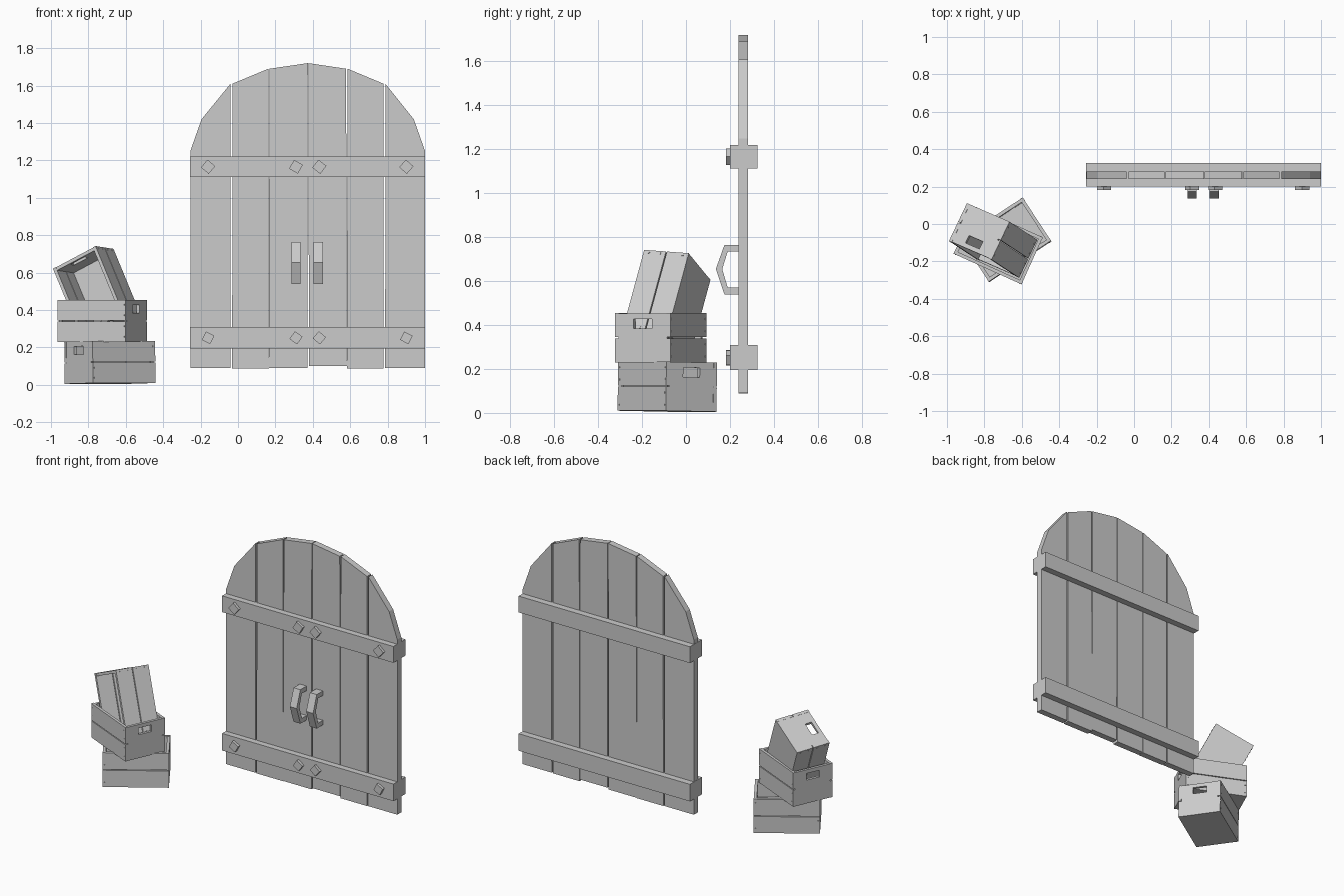
import bpy, bmesh, math
from mathutils import Matrix, Vector

if "Cube" in bpy.data.objects:
    bpy.data.objects.remove(bpy.data.objects["Cube"])

wood = bpy.data.materials.new("grey_wood")
wood.diffuse_color = (0.6, 0.6, 0.6, 1)
wood.use_nodes = True
wood.node_tree.nodes["Principled BSDF"].inputs["Base Color"].default_value = wood.diffuse_color


def finish(name, bm, matrix=Matrix()):
    bmesh.ops.recalc_face_normals(bm, faces=bm.faces)
    mesh = bpy.data.meshes.new(name)
    bm.to_mesh(mesh)
    bm.free()
    mesh.materials.append(wood)
    ob = bpy.data.objects.new(name, mesh)
    ob.matrix_world = matrix
    bpy.context.collection.objects.link(ob)
    return ob


def box(name, lo, hi, matrix=Matrix()):
    lo, hi = Vector(lo), Vector(hi)
    bm = bmesh.new()
    bmesh.ops.create_cube(bm, size=1)
    bmesh.ops.scale(bm, vec=hi - lo, verts=bm.verts)
    bmesh.ops.translate(bm, vec=(lo + hi) / 2, verts=bm.verts)
    return finish(name, bm, matrix)


def prism(name, points, offset):
    bm = bmesh.new()
    face = bm.faces.new([bm.verts.new(p) for p in points])
    new = bmesh.ops.extrude_face_region(bm, geom=[face])["geom"]
    bmesh.ops.translate(bm, vec=offset,
                        verts=[v for v in new if isinstance(v, bmesh.types.BMVert)])
    return finish(name, bm)


# Door planks: seams (x, arch height, half gap at bottom, half gap at top)
seams = [(-0.255, 1.25, 0, 0), (-0.035, 1.61, 0.004, 0.005), (0.165, 1.69, 0.0005, 0.003),
         (0.375, 1.72, 0.004, 0.002), (0.582, 1.69, 0.0005, 0.004),
         (0.783, 1.61, 0.004, 0.005), (1.0, 1.25, 0, 0)]
bottoms = [0.09, 0.088, 0.09, 0.1, 0.088, 0.09]
for i, (a, b) in enumerate(zip(seams, seams[1:])):
    z = bottoms[i]
    outline = [(a[0] + a[2], z), (a[0] + a[3], a[1])]
    if i == 0:
        outline.append((-0.195, 1.42))
    if i == 5:
        outline.append((0.94, 1.42))
    outline += [(b[0] - b[3], b[1]), (b[0] - b[2], z)]
    prism("door_plank", [(x, 0.24, h) for x, h in outline], (0, 0.042, 0))

# Cross bars with tilted square bolts
for low, high, turns in ((1.112, 1.22, (40, 30, 38, 42)), (0.195, 0.308, (28, 35, 40, 27))):
    box("cross_bar", (-0.257, 0.2, low), (1.0, 0.325, high))
    for x, turn in zip((-0.16, 0.31, 0.435, 0.9), turns):
        m = Matrix.Translation((x, 0.192, (low + high) / 2)) @ Matrix.Rotation(math.radians(turn), 4, 'Y')
        s = 0.027 if low > 1 else 0.025
        box("bolt", (-s, -0.01, -s), (s, 0.012, s), m)

# Bent door handles
grip = [(0.242, 0.765), (0.175, 0.765), (0.136, 0.655), (0.175, 0.54), (0.242, 0.54),
        (0.242, 0.57), (0.19, 0.57), (0.165, 0.655), (0.19, 0.735), (0.242, 0.735)]
for x in (0.285, 0.405):
    prism("door_handle", [(x, y, z) for y, z in grip], (0.05, 0, 0))


# Crates: long axis x, open towards +z, centred on the origin
L, W, H, T = 0.2, 0.138, 0.1125, 0.018


def crate(matrix):
    box("crate_floor", (-L + T, -W + T, -H), (L - T, W - T, -H + T), matrix)
    for s in (-1, 1):
        # two boards on each long side
        y0, y1 = sorted((s * W, s * (W - T)))
        box("crate_side_board", (-L, y0, -H), (L, y1, -0.0025), matrix)
        box("crate_side_board", (-L, y0, 0.0025), (L, y1, H), matrix)
        # end panel with a hand hole
        bm = bmesh.new()
        w = W - T
        x = s * (L - T / 2 - 0.001)
        outer = [bm.verts.new((x, y, z)) for y, z in ((-w, -H), (w, -H), (w, H - 0.002), (-w, H - 0.002))]
        inner = [bm.verts.new((x, y, z)) for y, z in
                 ((-0.045, 0.042), (0.045, 0.042), (0.045, 0.086), (-0.045, 0.086))]
        for k in range(4):
            n = (k + 1) % 4
            bm.faces.new((outer[k], outer[n], inner[n], inner[k]))
        panel = finish("crate_end", bm, matrix)
        mod = panel.modifiers.new("thickness", 'SOLIDIFY')
        mod.thickness = T
        mod.offset = 0
        # nail heads on the side boards
        for t in (-1, 1):
            for z in (-0.085, -0.03, 0.03, 0.085):
                c = Vector((t * (L - 0.012), s * W, z))
                d = Vector((0.004, 0.002, 0.004))
                box("crate_nail", c - d, c + d, matrix)


def flat(x, y, z, angle):
    return Matrix.Translation((x, y, z)) @ Matrix.Rotation(math.radians(angle), 4, 'Z')


crate(flat(-0.685, -0.085, 0.12, 33.3) @ Matrix.Rotation(math.radians(-1), 4, 'X'))
crate(flat(-0.726, -0.115, 0.342, -24.3))

# Top crate stands on end, leaning out of the one below
up = Vector((-0.095, -0.2, 0.015)).normalized()
along = Vector((-0.158, 0.076, 0.36))
along = (along - up * along.dot(up)).normalized()
side = up.cross(along)
lean = Matrix((along, side, up)).transposed().to_4x4()
crate(Matrix.Translation((-0.7535, -0.088, 0.495)) @ lean)
